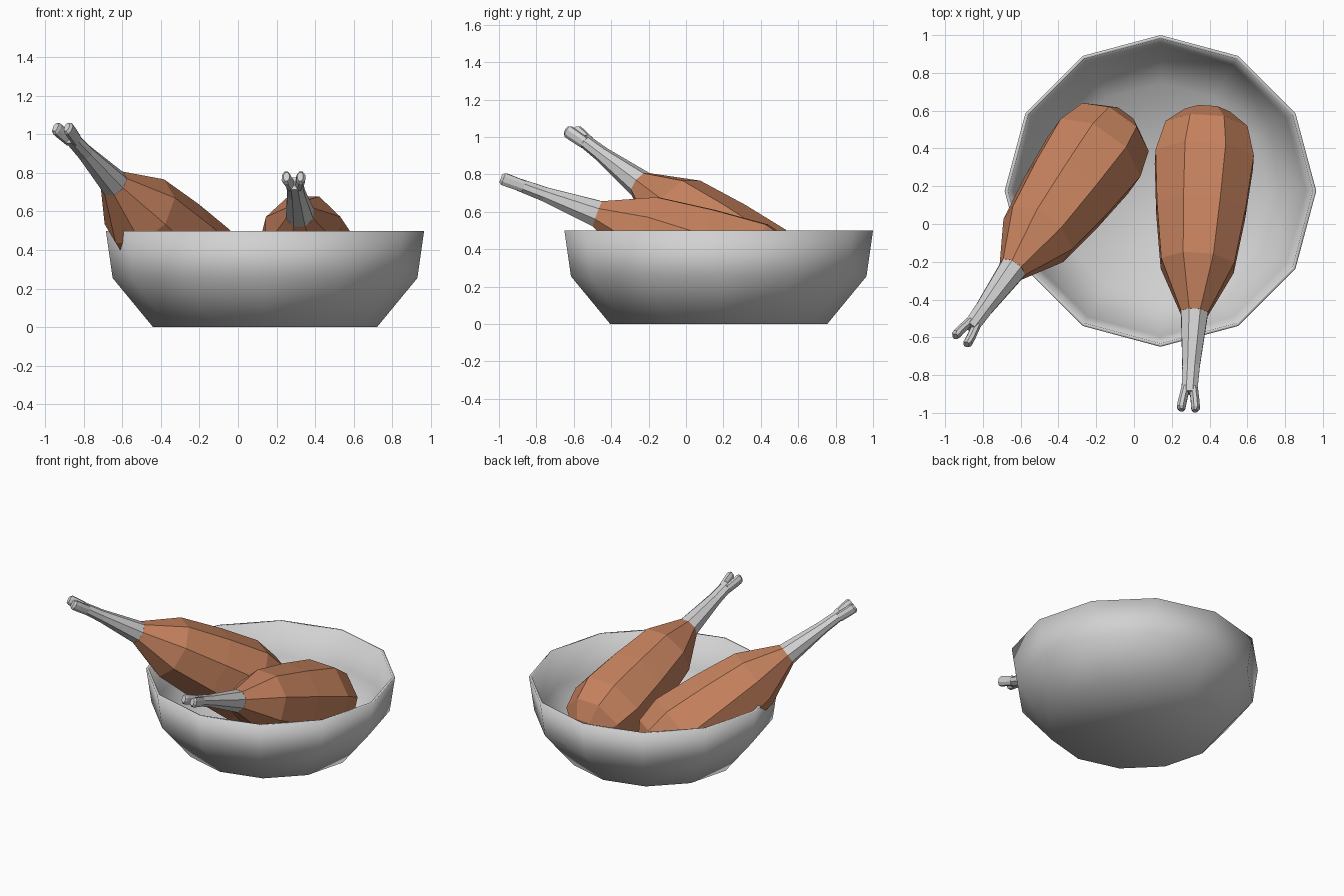
import bpy, bmesh, math
from mathutils import Vector, Matrix

if "Cube" in bpy.data.objects:
    bpy.data.objects.remove(bpy.data.objects["Cube"])


def material(name, rgb):
    m = bpy.data.materials.new(name)
    m.diffuse_color = (*rgb, 1)
    m.use_nodes = True
    m.node_tree.nodes["Principled BSDF"].inputs["Base Color"].default_value = m.diffuse_color
    return m


GREY = material("pale grey", (0.64, 0.64, 0.64))
BROWN = material("roast brown", (0.565, 0.223, 0.112))


def loft(bm, rings, sides, phase=0.0):
    """Skin rings of (x offset, x radius, y radius, z) and cap both ends."""
    loops = []
    for ox, rx, ry, z in rings:
        angles = [2 * math.pi * (k + phase) / sides for k in range(sides)]
        loops.append([bm.verts.new((ox + rx * math.cos(a), ry * math.sin(a), z)) for a in angles])
    for a, b in zip(loops, loops[1:]):
        for k in range(sides):
            n = (k + 1) % sides
            bm.faces.new((a[k], a[n], b[n], b[k]))
    bm.faces.new(loops[0][::-1])
    bm.faces.new(loops[-1])


def finish(bm, name, mat, matrix, smooth=False):
    bmesh.ops.recalc_face_normals(bm, faces=bm.faces)
    for f in bm.faces:
        f.smooth = smooth
    me = bpy.data.meshes.new(name)
    bm.to_mesh(me)
    bm.free()
    me.materials.append(mat)
    ob = bpy.data.objects.new(name, me)
    ob.matrix_world = matrix
    bpy.context.collection.objects.link(ob)
    return ob


# Bowl: twelve-sided thin shell, outer wall up and inner wall down
bm = bmesh.new()
bowl = [(0.58, 0), (0.79, 0.255), (0.825, 0.5), (0.807, 0.5), (0.77, 0.262), (0.57, 0.02)]
loft(bm, [(0, r, r, z) for r, z in bowl], 12)
finish(bm, "bowl", GREY, Matrix.Translation((0.14, 0.175, 0)), smooth=True)


def drumstick(label, tip, direction):
    # Local z runs from the bone tip into the meat, local y points up
    d = Vector(direction).normalized()
    x = Vector((0, 0, 1)).cross(d).normalized()
    y = d.cross(x)
    mat = Matrix((x, y, d)).transposed().to_4x4()
    mat.translation = tip

    # Meat: octagonal club
    bm = bmesh.new()
    meat = [(0.078, 0.55), (0.21, 0.82), (0.255, 1.13), (0.282, 1.42),
            (0.235, 1.59), (0.13, 1.68), (0.04, 1.70)]
    loft(bm, [(0, r, r, s) for r, s in meat], 8, 0.5)
    finish(bm, label + "_meat", BROWN, mat)

    # Bone: tapered shaft with a forked end
    bm = bmesh.new()
    shaft = [(0.045, 0.036, 0.10), (0.05, 0.042, 0.25), (0.078, 0.078, 0.56)]
    loft(bm, [(0, rx, ry, s) for rx, ry, s in shaft], 8, 0.5)
    for side in (-1, 1):
        prong = [(0.036, 0.016, 0.026, 0.0), (0.038, 0.025, 0.036, 0.015),
                 (0.034, 0.025, 0.036, 0.05), (0.021, 0.024, 0.034, 0.13)]
        loft(bm, [(side * ox, rx, ry, s) for ox, rx, ry, s in prong], 8, 0.5)
    finish(bm, label + "_bone", GREY, mat)


drumstick("right_drumstick", (0.287, -0.987, 0.78), (0.064, 1, -0.37))
drumstick("left_drumstick", (-0.917, -0.617, 1.037), (0.497, 0.686, -0.53))
